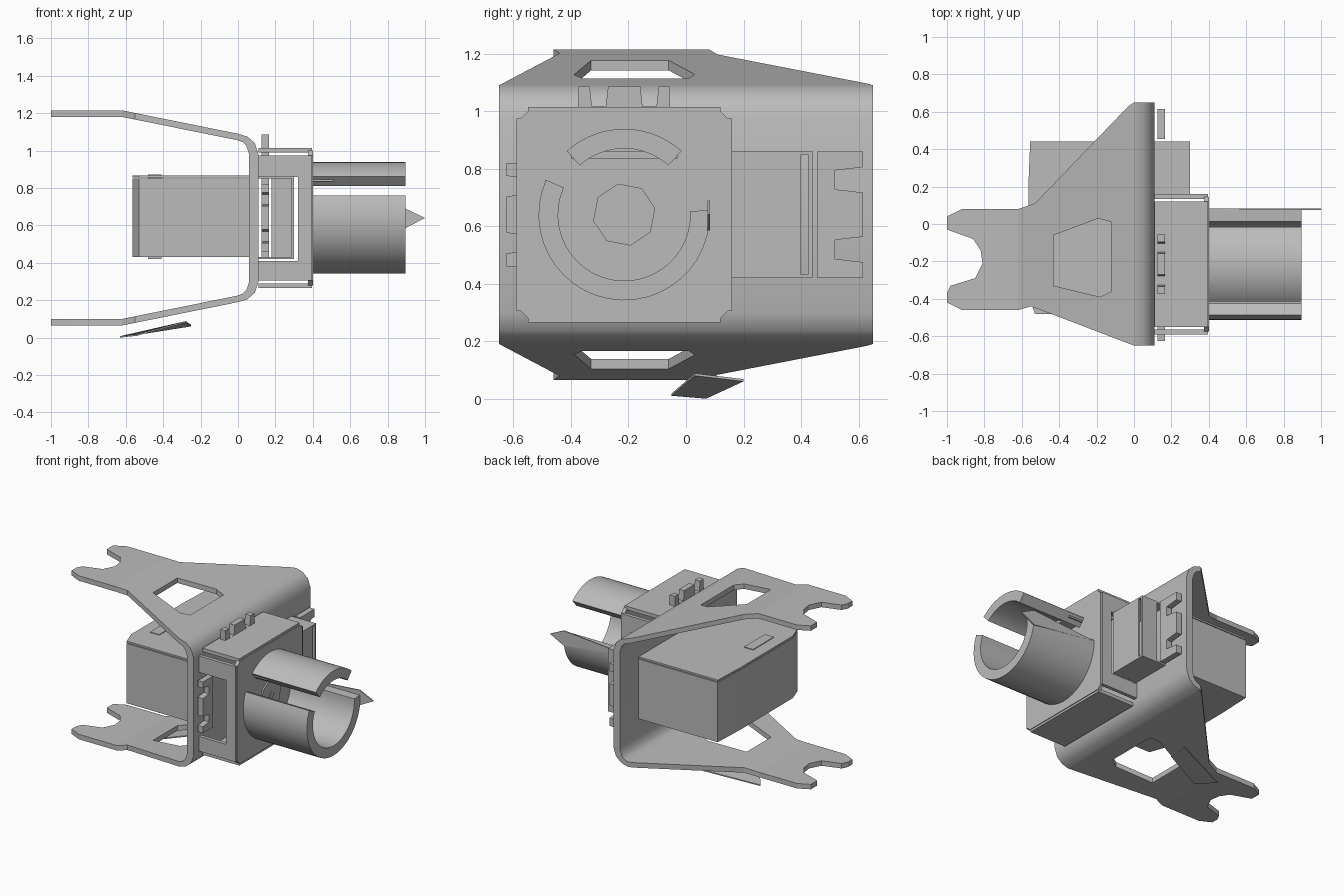
import bpy, bmesh, math
from mathutils import Matrix, Vector

if "Cube" in bpy.data.objects:
    bpy.data.objects.remove(bpy.data.objects["Cube"], do_unlink=True)

grey = bpy.data.materials.new("plain grey")
grey.use_nodes = True
grey.diffuse_color = (0.5, 0.5, 0.5, 1)
grey.node_tree.nodes["Principled BSDF"].inputs["Base Color"].default_value = (0.5, 0.5, 0.5, 1)

MID_Z = 0.64          # height of the tube axis and mirror plane of the bracket
AXIS_Y = -0.215


def finish(name, bm, smooth=False):
    bmesh.ops.recalc_face_normals(bm, faces=bm.faces)
    mesh = bpy.data.meshes.new(name)
    bm.to_mesh(mesh)
    bm.free()
    mesh.materials.append(grey)
    ob = bpy.data.objects.new(name, mesh)
    bpy.context.collection.objects.link(ob)
    if smooth:
        bpy.ops.object.select_all(action='DESELECT')
        ob.select_set(True)
        bpy.context.view_layer.objects.active = ob
        bpy.ops.object.shade_smooth_by_angle(angle=math.radians(35))
    return ob


def box(name, x, y, z):
    bm = bmesh.new()
    bmesh.ops.create_cube(bm, size=1)
    for v in bm.verts:
        v.co = [(a + b) / 2 + c * (b - a) for (a, b), c in zip((x, y, z), v.co)]
    return finish(name, bm)


def prism(name, points, offset, smooth=False):
    """Extrude a closed 3D outline along an offset."""
    bm = bmesh.new()
    face = bm.faces.new([bm.verts.new(p) for p in points])
    ext = bmesh.ops.extrude_face_region(bm, geom=[face])["geom"]
    bmesh.ops.translate(bm, vec=offset, verts=[g for g in ext if isinstance(g, bmesh.types.BMVert)])
    return finish(name, bm, smooth)


def plate_yz(name, points, x0, x1):
    return prism(name, [(x0, y, z) for y, z in points], (x1 - x0, 0, 0))


# Bracket flanges: tapered sheet with a hole, bent up, ending in a fork
OUTLINE = [(0, .65), (-.03, .63), (-.53, .11), (-.62, .08), (-.92, .08), (-1, .04), (-1, -.03),
           (-.86, -.08), (-.82, -.14), (-.81, -.21), (-.85, -.29), (-.98, -.33), (-1, -.37),
           (-1, -.42), (-.92, -.46), (-.62, -.46), (-.55, -.44), (0, -.65)]
HOLE = [(-.43, -.06), (-.19, .03), (-.12, .01), (-.12, -.36), (-.18, -.39), (-.43, -.33)]


def flange(name, side):
    bm = bmesh.new()
    for loop in (OUTLINE, HOLE):
        vs = [bm.verts.new((x, y, 0)) for x, y in loop]
        for a, b in zip(vs, vs[1:] + vs[:1]):
            bm.edges.new((a, b))
    bmesh.ops.triangle_fill(bm, edges=bm.edges[:], use_beauty=True)
    bmesh.ops.dissolve_limit(bm, angle_limit=.01, verts=bm.verts[:], edges=bm.edges[:])
    bmesh.ops.bisect_plane(bm, geom=bm.verts[:] + bm.edges[:] + bm.faces[:],
                           plane_co=(-.62, 0, 0), plane_no=(1, 0, 0))
    for v in bm.verts:
        rise = .45 + .125 * min(1, -v.co.x / .62)
        v.co.z = MID_Z + side * rise
    ext = bmesh.ops.extrude_face_region(bm, geom=bm.faces[:])["geom"]
    bmesh.ops.translate(bm, vec=(0, 0, -.035 * side),
                        verts=[g for g in ext if isinstance(g, bmesh.types.BMVert)])
    return finish(name, bm)


flange("upper_flange", 1)
flange("lower_flange", -1)

# Upright web of the bracket with rounded bends into both flanges
outer = [(0, .45), (.05, .435), (.09, .40), (.11, .34)]
inner = [(.06, .34), (.045, .385), (.025, .405), (0, .415)]
half = outer + [(x, -z) for x, z in reversed(outer)]
back = [(x, -z) for x, z in reversed(inner)] + inner
prism("bracket_web", [(x, -.65, MID_Z + z) for x, z in half + back], (0, 1.3, 0), True)

# Loose strip hanging below the lower flange
prism("lower_strip", [(-.28, .03, .08), (-.54, -.05, .01), (-.63, .07, 0), (-.25, .2, .06)],
      (0, 0, .008))

# Rear housing with a slightly bevelled far end, lid and strap
rear = [(.08, .44), (-.555, .44), (-.565, .2), (-.565, -.38), (-.53, -.48), (.08, -.48)]
prism("rear_housing", [(x, y, .43) for x, y in rear], (0, 0, .42))
prism("housing_lid", [(x, y, .855) for x, y in rear], (0, 0, .012))
box("housing_strap", (-.48, -.41), (-.29, -.06), (.42, .872))

# Open side compartment between web and cap
for z in (.42, .85):
    box("compartment_sheet", (.1, .3), (.15, .44), (z, z + .012))
box("compartment_wall", (.285, .3), (.15, .4), (.43, .85))
box("compartment_end", (.18, .3), (.425, .44), (.43, .85))

# Square cap: chamfered face and four folded walls, side walls with windows
h, c = .36, .025
face = [(h, h - c), (h - c, h), (c - h, h), (-h, h - c),
        (-h, c - h), (c - h, -h), (h - c, -h), (h, c - h)]
plate_yz("cap_face", [(AXIS_Y + y, MID_Z + z) for y, z in face], .375, .4)
for s in (-1, 1):
    z = sorted((MID_Z + s * .35, MID_Z + s * .375))
    box("cap_wall", (.11, .395), (AXIS_Y - .335, AXIS_Y + .335), z)
    y = sorted((AXIS_Y + s * .35, AXIS_Y + s * .375))
    box("cap_side_top", (.11, .395), y, (.86, .975))
    box("cap_side_bottom", (.11, .395), y, (.305, .41))
    box("cap_side_post", (.32, .395), y, (.41, .86))


# Spring clips around the cap: a plate with three prongs, turned to each side
def clip(name, turn, base, tip, half_width):
    w, root = half_width, base + (tip - base) * .4
    prongs = [(base, -w), (tip, -w), (tip, -.75 * w), (root, -.7 * w), (root, -.4 * w),
              (tip, -.35 * w)]
    pts = prongs + [(r, -t) for r, t in reversed(prongs)]
    rot = Matrix.Rotation(math.radians(turn), 2)
    pts = [rot @ Vector(p) for p in pts]
    plate_yz(name, [(AXIS_Y + p.x, MID_Z + p.y) for p in pts], .125, .165)


clip("left_clip", 0, .67, .83, .22)
clip("upper_clip", 90, .33, .445, .16)
clip("right_clip", 180, .3, .41, .18)


# Slotted tube, built as two arc sections
def arc_tube(name, a0, a1, r0=.23, r1=.298, steps=24):
    angles = [math.radians(a0 + (a1 - a0) * i / steps) for i in range(steps + 1)]
    ring = [(r1, a) for a in angles] + [(r0, a) for a in reversed(angles)]
    pts = [(.4, AXIS_Y + r * math.cos(a), MID_Z + r * math.sin(a)) for r, a in ring]
    return prism(name, pts, (.495, 0, 0), True)


arc_tube("tube_top", 48, 132)
arc_tube("tube_body", 156, 363)

# Stepped centre discs inside the tube
for radius, sides, x in ((.11, 8, .41), (.03, 4, .415)):
    pts = [(AXIS_Y + radius * math.cos(i * math.tau / sides + .2),
            MID_Z + radius * math.sin(i * math.tau / sides + .2)) for i in range(sides)]
    plate_yz("centre_disc", pts, .4, x)

# Pointed tongue leaving the side slot and the loose tabs in it
prism("tongue", [(.4, .075, .65), (.895, .075, .69), (1, .075, .64), (.895, .075, .585)],
      (0, .008, 0))
box("slot_tab", (.4, .51), (-.4, -.03), (.835, .86))
